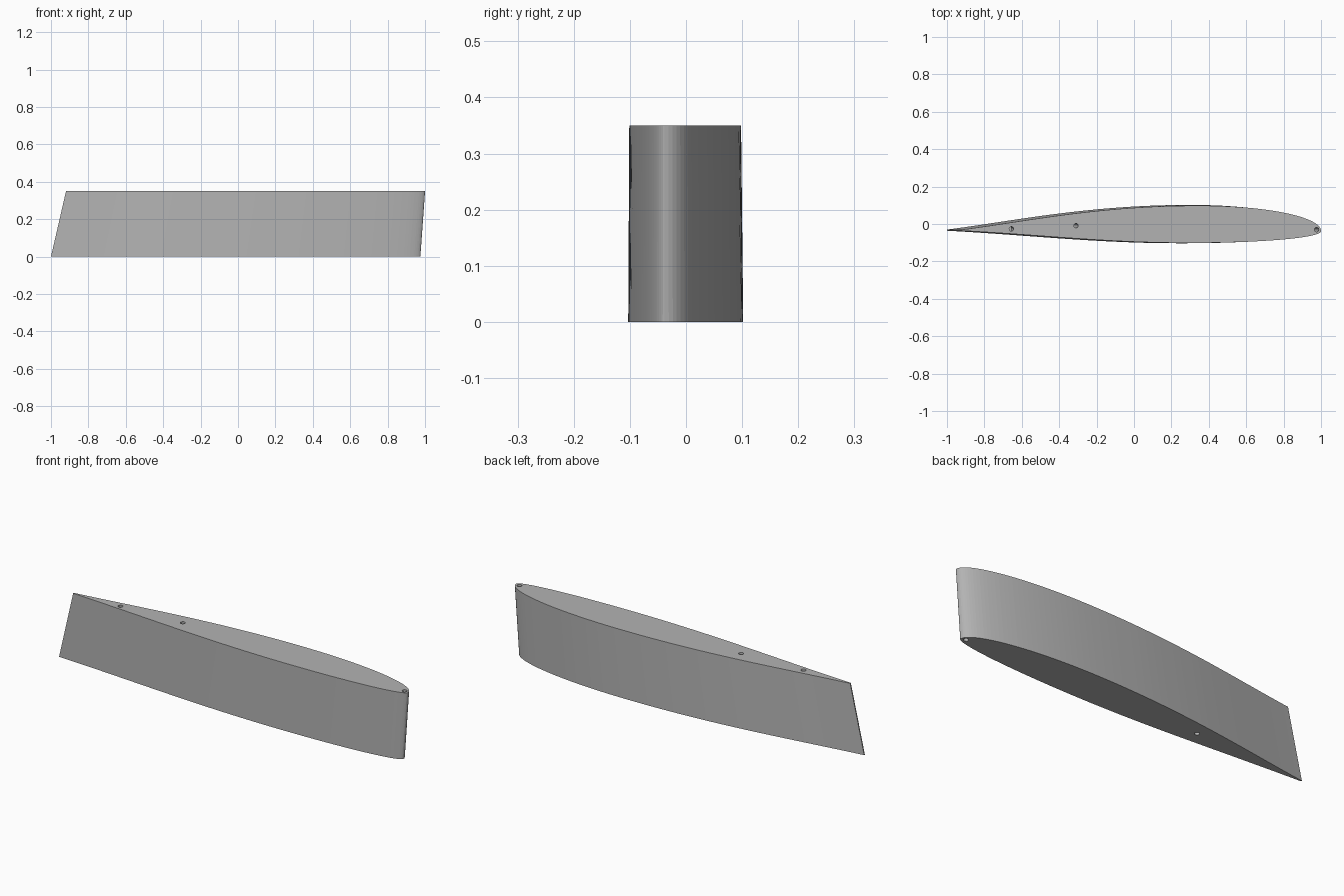
import bpy, bmesh, math
from mathutils import Vector
from mathutils.geometry import interpolate_bezier

HEIGHT = 0.35

if "Cube" in bpy.data.objects:
    bpy.data.objects.remove(bpy.data.objects["Cube"], do_unlink=True)

grey = bpy.data.materials.new("plain grey")
grey.use_nodes = True
grey.diffuse_color = (0.45, 0.45, 0.45, 1)
grey.node_tree.nodes["Principled BSDF"].inputs["Base Color"].default_value = (0.45, 0.45, 0.45, 1)


def loft(name, lower, upper):
    """Solid between two matching closed outlines."""
    bm = bmesh.new()
    a = [bm.verts.new(p) for p in lower]
    b = [bm.verts.new(p) for p in upper]
    n = len(a)
    for i in range(n):
        j = (i + 1) % n
        bm.faces.new((a[i], a[j], b[j], b[i]))
    bm.faces.new(a[::-1])
    bm.faces.new(b)
    bmesh.ops.recalc_face_normals(bm, faces=bm.faces)
    mesh = bpy.data.meshes.new(name)
    bm.to_mesh(mesh)
    bm.free()
    mesh.materials.append(grey)
    obj = bpy.data.objects.new(name, mesh)
    bpy.context.collection.objects.link(obj)
    return obj


def sweep(x, y, z):
    """Move a root-section point up the tapered, swept span."""
    t = z / HEIGHT
    return Vector((x * (1 - 0.028 * t) + 0.0525 * t, y * (1 - 0.028 * t) - 0.001 * t, z))


def bezier(points, count):
    return interpolate_bezier(*[Vector((x, y, 0)) for x, y in points], count)


# Aerofoil outline: nose to crest to tail on each side
nose, crest, belly = (0.975, -0.038), (0.3, 0.102), (0.25, -0.103)
tail_top, tail_low = (-1, -0.030), (-1, -0.036)
top_side = (bezier((nose, (0.975, 0.04), (0.68, 0.102), crest), 33)
            + bezier((crest, (-0.25, 0.102), (-0.65, 0.015), tail_top), 33)[1:])
low_side = (bezier((nose, (0.975, -0.075), (0.65, -0.103), belly), 33)
            + bezier((belly, (-0.2, -0.103), (-0.55, -0.06), tail_low), 33)[1:])
outline = top_side + low_side[:0:-1]

wing = loft("wing_section", [sweep(p.x, p.y, 0) for p in outline],
            [sweep(p.x, p.y, HEIGHT) for p in outline])

# Spanwise pin holes: two go right through, the rear one is a shallow pocket
for name, x, y, start in (("nose_hole", 0.95, -0.03, -0.05),
                          ("middle_hole", -0.373, -0.008, -0.05),
                          ("rear_pocket", -0.728, -0.026, 0.3)):
    rings = []
    for z in (start, HEIGHT + 0.05):
        c = sweep(x, y, z)
        rings.append([c + Vector((math.cos(a), math.sin(a), 0)) * 0.012
                      for a in (math.tau * i / 24 for i in range(24))])
    cutter = loft(name + "_cutter", *rings)
    cutter.hide_render = True
    mod = wing.modifiers.new(name, 'BOOLEAN')
    mod.operation, mod.solver, mod.object = 'DIFFERENCE', 'EXACT', cutter
    bpy.context.view_layer.objects.active = wing
    bpy.ops.object.modifier_apply(modifier=name)
    bpy.data.objects.remove(cutter, do_unlink=True)
